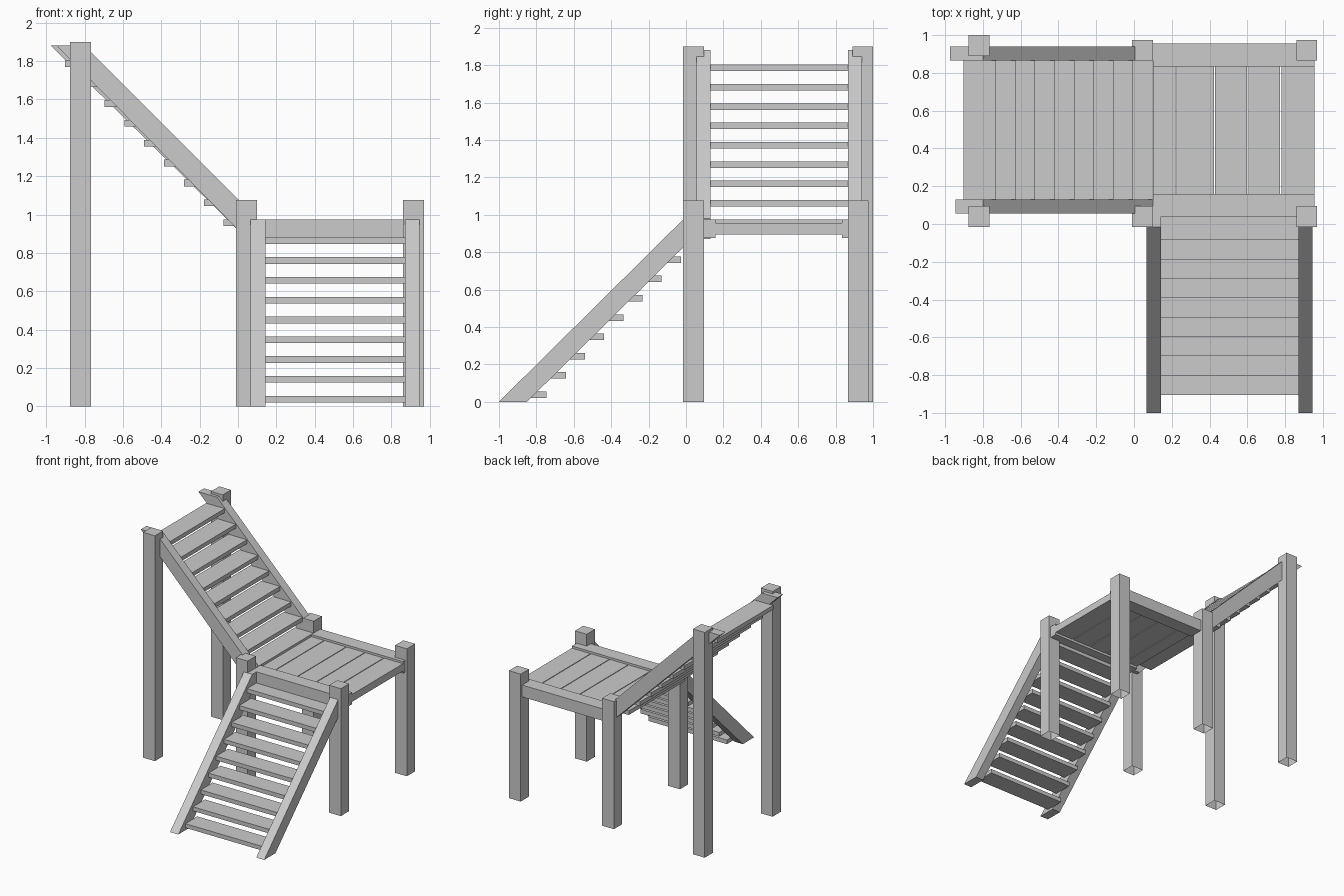
import bpy, bmesh

if "Cube" in bpy.data.objects:
    bpy.data.objects.remove(bpy.data.objects["Cube"], do_unlink=True)

# Single plain grey material
grey = bpy.data.materials.new("plain_grey")
grey.use_nodes = True
COLOUR = (0.6, 0.6, 0.6, 1)
grey.diffuse_color = COLOUR
grey.node_tree.nodes["Principled BSDF"].inputs["Base Color"].default_value = COLOUR


def finish(name, bm):
    bmesh.ops.recalc_face_normals(bm, faces=bm.faces)
    mesh = bpy.data.meshes.new(name)
    bm.to_mesh(mesh)
    bm.free()
    mesh.materials.append(grey)
    bpy.context.collection.objects.link(bpy.data.objects.new(name, mesh))


def box(name, x, y, z, open_bottom=False):
    """Box spanning the (low, high) pairs x, y and z."""
    bm = bmesh.new()
    bmesh.ops.create_cube(bm, size=1)
    for v in bm.verts:
        v.co = [(a + b) / 2 + c * (b - a) for (a, b), c in zip((x, y, z), v.co)]
    bm.normal_update()
    if open_bottom:
        under = [f for f in bm.faces if f.normal.z < -0.5]
        bmesh.ops.delete(bm, geom=under, context='FACES_ONLY')
    finish(name, bm)


def stringer(name, profile, axis, low, high):
    """Extrude a side profile of (run, height) points between low and high."""
    bm = bmesh.new()
    place = (lambda r, h, w: (w, r, h)) if axis == 'X' else (lambda r, h, w: (r, w, h))
    face = bm.faces.new([bm.verts.new(place(r, h, low)) for r, h in profile])
    out = bmesh.ops.extrude_face_region(bm, geom=[face])
    verts = [g for g in out["geom"] if isinstance(g, bmesh.types.BMVert)]
    bmesh.ops.translate(bm, verts=verts, vec=place(0, 0, high - low))
    finish(name, bm)


# Posts
W = 0.11
for side, x in (("right", -0.01), ("left", 0.86)):
    for end, y in (("front", -0.015), ("back", 0.865)):
        box(f"{end}_{side}_deck_post", (x, x + W), (y, y + W), (0, 1.075), True)
for end, y in (("front", -0.015), ("back", 0.89)):
    box(f"{end}_tall_post", (-0.875, -0.765), (y, y + W), (0, 1.9), True)

# Deck beams and boards
box("front_beam", (0.1, 0.955), (0.04, 0.158), (0.875, 0.975))
box("back_beam", (0.1, 0.955), (0.835, 0.955), (0.875, 0.975))
edges = (0.1, 0.225, 0.43, 0.605, 0.78, 0.955)
for i, (a, b) in enumerate(zip(edges, edges[1:])):
    box(f"deck_board_{i + 1}", (a, b - 0.006 * (i < 4)), (0.15, 0.84), (0.895, 0.957))

# Lower stairs
lower = [(-1, 0), (-0.85, 0), (0.04, 0.88), (0.04, 0.975), (-0.015, 0.975)]
stringer("lower_right_stringer", lower, 'X', 0.065, 0.143)
stringer("lower_left_stringer", lower, 'X', 0.87, 0.945)
for i in range(9):
    y, z = -0.905 + 0.1025 * i, 0.02 + 0.1032 * i
    box(f"lower_tread_{i + 1}", (0.14, 0.873), (y, y + 0.16), (z, z + 0.035))

# Upper stairs
upper = [(-0.8, 1.88), (0.1, 0.98), (0.1, 0.87), (0.05, 0.87)]
stringer("upper_front_stringer", [(-0.945, 1.88)] + upper, 'Y', 0.055, 0.13)
stringer("upper_back_stringer", [(-0.975, 1.88)] + upper, 'Y', 0.865, 0.94)
for i in range(9):
    x, z = -0.075 - 0.1035 * i, 0.94 + 0.1035 * i
    box(f"upper_tread_{i + 1}", (x, x + 0.173), (0.125, 0.87), (z, z + 0.035))
